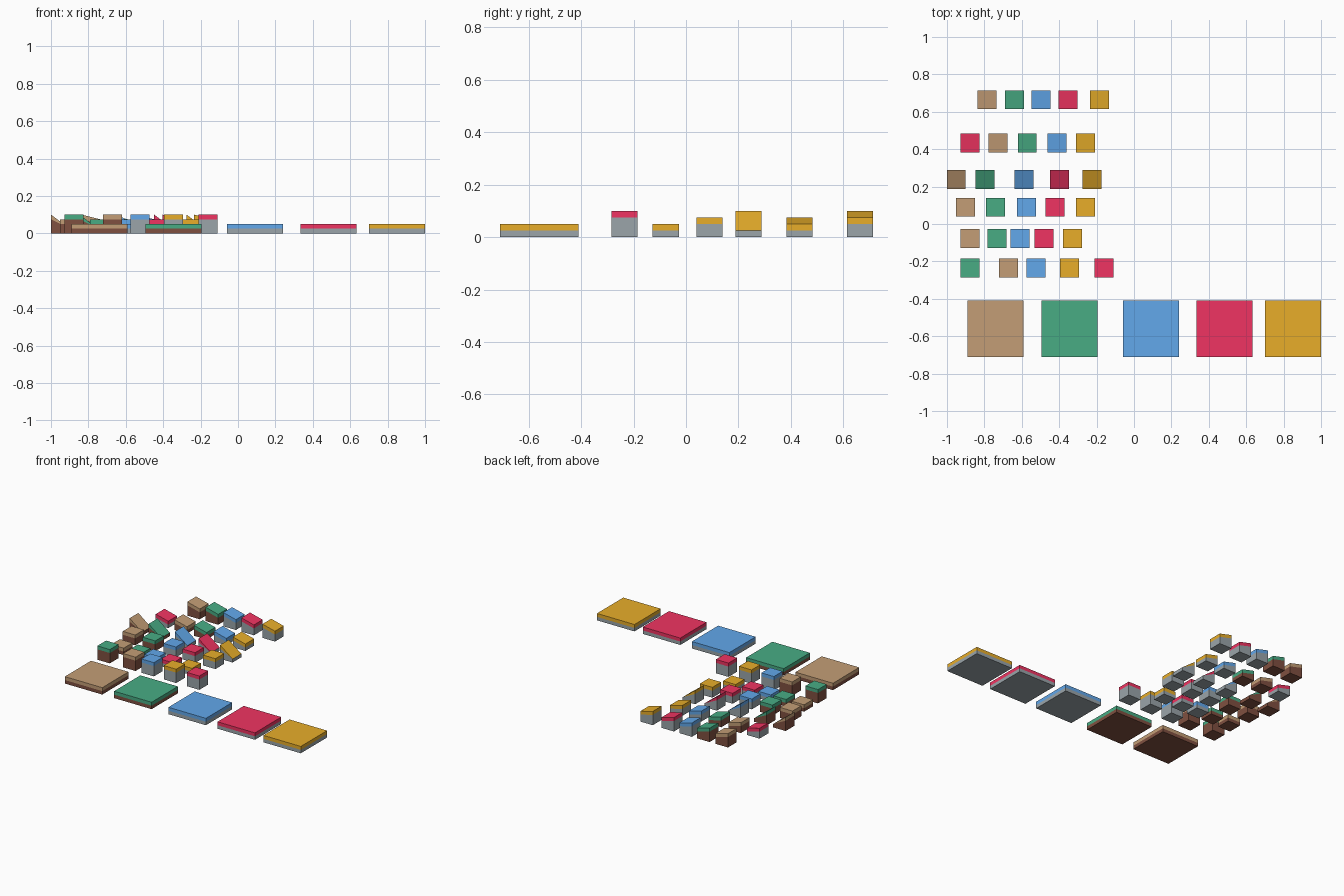
import bpy, bmesh

if "Cube" in bpy.data.objects:
    bpy.data.objects.remove(bpy.data.objects["Cube"])


def material(name, rgb):
    # sRGB bytes to linear
    m = bpy.data.materials.new(name)
    m.diffuse_color = [((c / 255 + 0.055) / 1.055) ** 2.4 for c in rgb] + [1]
    m.use_nodes = True
    m.node_tree.nodes["Principled BSDF"].inputs["Base Color"].default_value = m.diffuse_color
    return m


TOPS = {
    "sand": material("sand", (196, 158, 118)),
    "green": material("green", (72, 172, 132)),
    "blue": material("blue", (98, 168, 235)),
    "red": material("red", (240, 52, 98)),
    "yellow": material("yellow", (232, 174, 42)),
}
SOIL = material("soil", (128, 80, 64))
STONE = material("stone", (155, 165, 170))


def prism(name, profile, x, y, size, mat):
    """Extrude an xz profile along y, dropping repeated points."""
    pts = []
    for p in profile:
        if p not in pts:
            pts.append(p)
    h = size / 2
    bm = bmesh.new()
    front = [bm.verts.new((px, -h, pz)) for px, pz in pts]
    back = [bm.verts.new((px, h, pz)) for px, pz in pts]
    bm.faces.new(front)
    bm.faces.new(back[::-1])
    for i in range(len(pts)):
        j = (i + 1) % len(pts)
        bm.faces.new((front[j], front[i], back[i], back[j]))
    bmesh.ops.recalc_face_normals(bm, faces=bm.faces[:])
    me = bpy.data.meshes.new(name)
    bm.to_mesh(me)
    bm.free()
    me.materials.append(mat)
    ob = bpy.data.objects.new(name, me)
    ob.location = (x, y, 0)
    bpy.context.collection.objects.link(ob)


def tile(kind, color, x, y, size, base, top):
    """Base and coloured cap; base/top are (left, right) heights."""
    h = size / 2
    ground = SOIL if color in ("sand", "green") else STONE
    prism(f"{kind}_{color}_base", [(-h, 0), (h, 0), (h, base[1]), (-h, base[0])],
          x, y, size, ground)
    prism(f"{kind}_{color}_top", [(-h, base[0]), (h, base[1]), (h, top[1]), (-h, top[0])],
          x, y, size, TOPS[color])


# kind, y, size, base heights, top heights, x position per colour
ROWS = [
    ("large_tile", -0.56, 0.30, (.025, .025), (.05, .05),
     dict(sand=-.74, green=-.345, blue=.09, red=.483, yellow=.85)),
    ("tall_block", -0.235, 0.10, (.075, .075), (.10, .10),
     dict(green=-.877, sand=-.671, blue=-.524, yellow=-.345, red=-.16)),
    ("low_block", -0.077, 0.10, (.025, .025), (.05, .05),
     dict(sand=-.877, green=-.733, blue=-.61, red=-.481, yellow=-.329)),
    ("middle_block", 0.09, 0.10, (.05, .05), (.075, .075),
     dict(sand=-.901, green=-.741, blue=-.575, red=-.422, yellow=-.259)),
    ("steep_ramp", 0.238, 0.10, (.075, .025), (.10, .025),
     dict(sand=-.95, green=-.797, blue=-.588, red=-.398, yellow=-.225)),
    ("low_ramp", 0.433, 0.10, (.05, .025), (.075, .05),
     dict(red=-.877, sand=-.727, green=-.57, blue=-.412, yellow=-.259)),
    ("high_ramp", 0.664, 0.10, (.075, .05), (.10, .075),
     dict(sand=-.786, green=-.639, blue=-.497, red=-.353, yellow=-.184)),
]

for kind, y, size, base, top, xs in ROWS:
    for color, x in xs.items():
        tile(kind, color, x, y, size, base, top)
